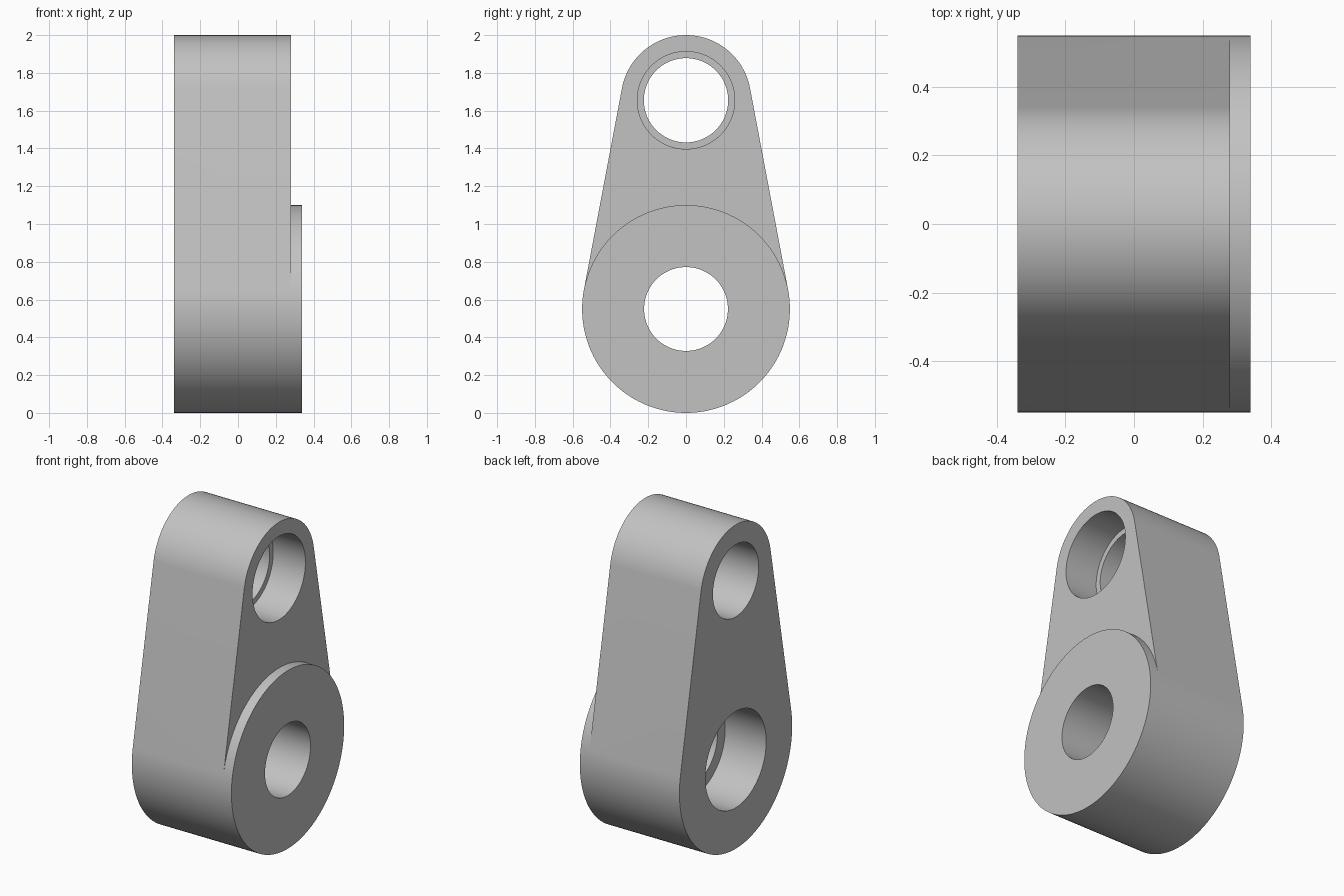
import bpy
import bmesh
import math

cube = bpy.data.objects.get("Cube")
if cube:
    bpy.data.objects.remove(cube, do_unlink=True)

# Main dimensions
BACK, FACE, BOSS = -0.34, 0.28, 0.34
LOW_Z, LOW_R = 0.55, 0.55
TOP_Z, TOP_R = 1.655, 0.345
TILT = math.asin((LOW_R - TOP_R) / (TOP_Z - LOW_Z))

grey = bpy.data.materials.new("plain grey")
grey.use_nodes = True
grey.diffuse_color = (0.54, 0.54, 0.54, 1)
grey.node_tree.nodes["Principled BSDF"].inputs["Base Color"].default_value = grey.diffuse_color


def arc(z, r, start, end, steps):
    """Points (y, z) on an arc, both ends included."""
    angles = [start + (end - start) * i / steps for i in range(steps + 1)]
    return [(r * math.cos(a), z + r * math.sin(a)) for a in angles]


def ring(bm, points, x):
    return [bm.verts.new((x, y, z)) for y, z in points]


def bridge(bm, a, b):
    for i in range(len(a)):
        j = (i + 1) % len(a)
        bm.faces.new((a[i], a[j], b[j], b[i]))


def make_object(name, bm):
    bmesh.ops.recalc_face_normals(bm, faces=bm.faces[:])
    mesh = bpy.data.meshes.new(name)
    bm.to_mesh(mesh)
    bm.free()
    mesh.materials.append(grey)
    obj = bpy.data.objects.new(name, mesh)
    bpy.context.collection.objects.link(obj)
    return obj


def stepped_cutter(name, z, sections):
    """Round cutter along x from (x, radius) sections."""
    bm = bmesh.new()
    rings = [ring(bm, arc(z, r, 0, math.tau, 96)[:-1], x) for x, r in sections]
    for a, b in zip(rings, rings[1:]):
        bridge(bm, a, b)
    bm.faces.new(rings[0])
    bm.faces.new(rings[-1])
    obj = make_object(name, bm)
    obj.hide_render = True
    return obj


# Link body: two arcs joined by tangent sides, with a raised disc on one face
top_arc = arc(TOP_Z, TOP_R, TILT, math.pi - TILT, 64)
low_arc = arc(LOW_Z, LOW_R, math.pi - TILT, math.tau + TILT, 80)
boss_arc = arc(LOW_Z, LOW_R, TILT, math.pi - TILT, 64)[1:-1]
n = len(top_arc)

bm = bmesh.new()
back = ring(bm, top_arc + low_arc, BACK)
front = ring(bm, top_arc + low_arc, FACE)
bridge(bm, back, front)
bm.faces.new(back)
inner = ring(bm, boss_arc, FACE)
bm.faces.new(front[:n] + [front[n]] + inner[::-1] + [front[-1]])
boss_base = front[n:] + inner
boss_top = ring(bm, low_arc + boss_arc, BOSS)
bridge(bm, boss_base, boss_top)
bm.faces.new(boss_top)
body = make_object("link_body", bm)

# Counterbored holes, opening on opposite faces
cutters = [
    stepped_cutter("upper_hole_cutter", TOP_Z,
                   [(-0.5, 0.223), (FACE - 0.22, 0.223), (FACE - 0.22, 0.258), (0.5, 0.258)]),
    stepped_cutter("lower_hole_cutter", LOW_Z,
                   [(-0.5, 0.297), (BACK + 0.28, 0.297), (BACK + 0.28, 0.222), (0.5, 0.222)]),
]
bpy.ops.object.select_all(action="DESELECT")
bpy.context.view_layer.objects.active = body
body.select_set(True)
for cutter in cutters:
    mod = body.modifiers.new(cutter.name, "BOOLEAN")
    mod.operation = "DIFFERENCE"
    mod.solver = "EXACT"
    mod.object = cutter
    bpy.ops.object.modifier_apply(modifier=mod.name)
    bpy.data.objects.remove(cutter, do_unlink=True)

bpy.ops.object.shade_smooth_by_angle(angle=math.radians(30))
